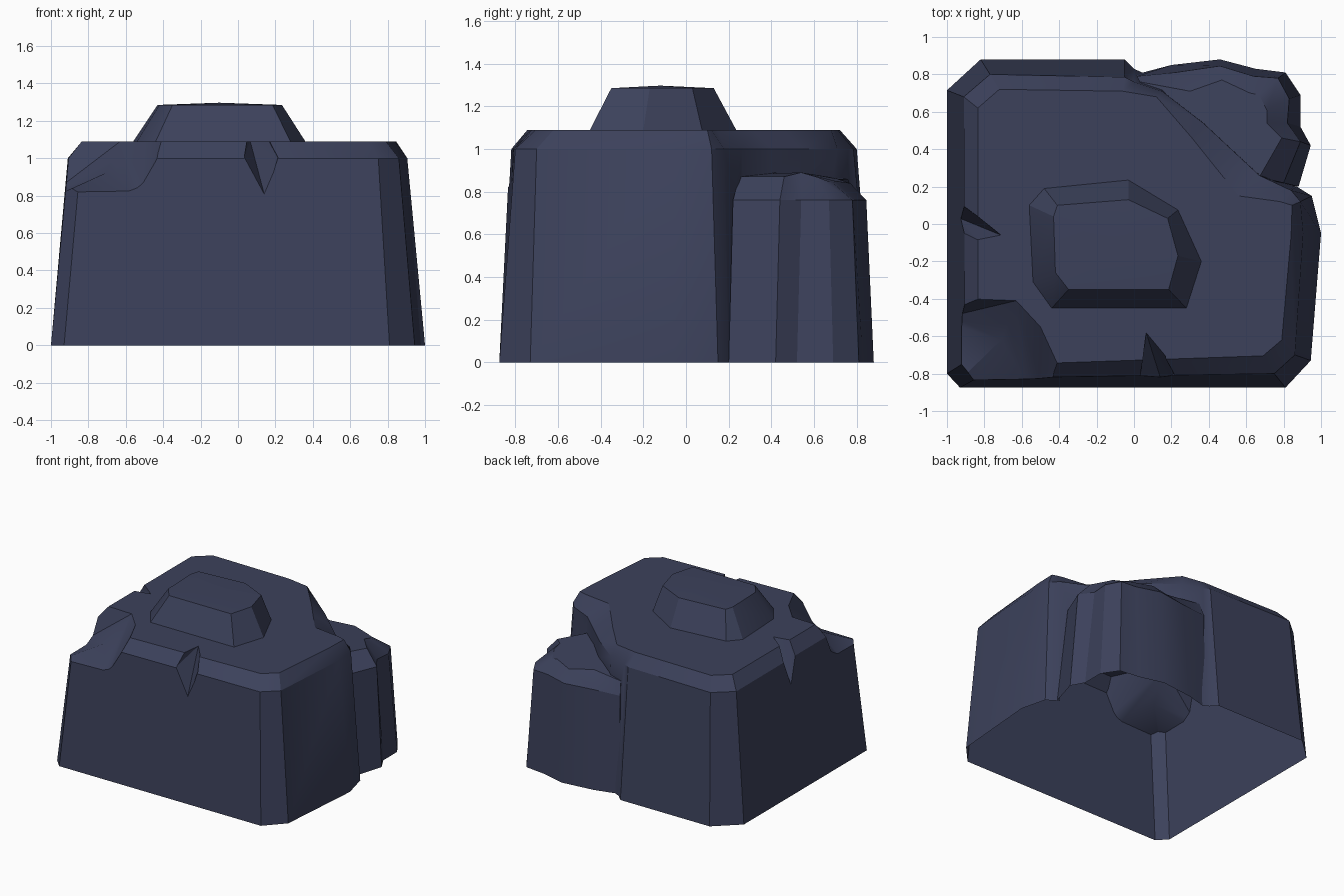
import bpy, bmesh, math

if "Cube" in bpy.data.objects:
    bpy.data.objects.remove(bpy.data.objects["Cube"])

mat = bpy.data.materials.new("slate blue")
mat.diffuse_color = (0.045, 0.053, 0.105, 1)
mat.use_nodes = True
mat.node_tree.nodes["Principled BSDF"].inputs["Base Color"].default_value = mat.diffuse_color


def finish(bm, name):
    bmesh.ops.recalc_face_normals(bm, faces=bm.faces)
    me = bpy.data.meshes.new(name)
    bm.to_mesh(me)
    bm.free()
    me.materials.append(mat)
    ob = bpy.data.objects.new(name, me)
    bpy.context.collection.objects.link(ob)
    return ob


def loft(name, rings, peak=None):
    """Closed solid through matching rings of 3D points, optional peak point."""
    bm = bmesh.new()
    vr = [[bm.verts.new(p) for p in r] for r in rings]
    n = len(vr[0])
    for a, b in zip(vr, vr[1:]):
        for i in range(n):
            j = (i + 1) % n
            bm.faces.new((a[i], a[j], b[j], b[i]))
    bm.faces.new(vr[0][::-1])
    if peak:
        c = bm.verts.new(peak)
        for i in range(n):
            bm.faces.new((vr[-1][i], vr[-1][(i + 1) % n], c))
    else:
        bm.faces.new(vr[-1])
    return finish(bm, name)


def hull(name, pts):
    bm = bmesh.new()
    for p in pts:
        bm.verts.new(p)
    r = bmesh.ops.convex_hull(bm, input=bm.verts)
    loose = [v for v in bm.verts if not v.link_faces]
    bmesh.ops.delete(bm, geom=loose, context='VERTS')
    return finish(bm, name)


def at(z, pts):
    return [(x, y, z) for x, y in pts]


# main boulder: tapered walls, chamfered rim, back right corner cut away
base = [(-1, -.8), (-.93, -.875), (.81, -.875), (.945, -.73), (1, -.05), (.95, .15),
        (.87, .2), (.68, .26), (.52, .41), (.37, .55), (.15, .76), (0, .83),
        (-.05, .88), (-.82, .88), (-1, .715)]
rim = [(-.905, -.74), (-.84, -.825), (.75, -.80), (.86, -.70), (.905, -.05), (.89, .12),
       (.84, .18), (.67, .26), (.52, .40), (.37, .54), (.15, .71), (0, .76),
       (-.05, .785), (-.77, .80), (-.91, .68)]
top = [(-.835, -.66), (-.77, -.755), (.69, -.705), (.79, -.62), (.84, -.06), (.845, .10),
       (.78, .12), (.56, .15), (.43, .31), (.31, .46), (.12, .68), (0, .70),
       (-.06, .71), (-.72, .72), (-.835, .62)]
boulder = loft("boulder", [at(0, base), at(1.0, rim), at(1.09, top)])

# low side rock filling the cut corner
foot = [(.01, .80), (.2, .85), (.46, .88), (.65, .83), (.81, .81), (.89, .69),
        (.89, .52), (.945, .42), (.88, .2), (.3, .3)]
shoulder = [(.015, .79), (.22, .81), (.46, .845), (.64, .79), (.77, .78), (.83, .67),
            (.82, .54), (.89, .44), (.80, .22), (.3, .3)]
crown = [(.03, .76, .86), (.30, .71, .86), (.47, .77, .84), (.62, .70, .85),
         (.67, .69, .84), (.71, .61, .87), (.71, .54, .89), (.79, .46, .87),
         (.67, .25, .87), (.3, .3, .89)]
side_rock = loft("side_rock", [at(0, foot), at(.76, shoulder), crown])

# bevelled cap on top, sunk a little for a clean join
cap_low = [(-.56, .10), (-.48, .19), (-.03, .235), (.235, .075), (.36, -.20),
           (.28, -.45), (-.44, -.45), (-.54, -.31)]
cap_high = [(-.43, .04), (-.41, .10), (-.03, .13), (.18, .03), (.235, -.17),
            (.185, -.35), (-.35, -.35), (-.42, -.26)]
cap = loft("cap", [at(1.0, cap_low), at(1.09, cap_low), at(1.285, cap_high)],
           (-.1, -.12, 1.297))

# broken front left corner: two wedges meeting on a ridge
C, P = (-1.05, -.95, .765), (-.71, -.62, .92)
lid = [(-1.05, -.95, 1.2)]
notch_a = hull("corner_notch_side", [C, P, (-1.05, -.51, .77), (-1.0, -.395, 1.09),
               (-1.0, -.395, 1.2), (-.63, -.41, 1.09), (-.63, -.41, 1.2),
               (-.5, -.55, 1.09), (-.5, -.55, 1.2)] + lid)
notch_b = hull("corner_notch_front", [C, P, (-.51, -.95, .77), (-.63, -.41, 1.09),
               (-.63, -.41, 1.2), (-.5, -.55, 1.09), (-.5, -.55, 1.2),
               (-.41, -.745, 1.09), (-.40, -.745, 1.2), (-.385, -.95, 1.0),
               (-.385, -.95, 1.2)] + lid)
# small chips in the front and left rims
chip_f = hull("front_chip", [(.065, -.58, 1.092), (.145, -.835, .79), (.03, -.83, 1.0),
              (.045, -.745, 1.092), (.165, -.70, 1.092), (.215, -.80, 1.0),
              (.045, -.95, 1.15), (.2, -.95, 1.15)])
chip_l = hull("left_chip", [(-.71, -.06, 1.092), (-.93, .03, .80), (-.915, .10, 1.0),
              (-.835, .04, 1.092), (-.835, -.085, 1.092), (-.91, -.05, 1.0),
              (-1.05, .08, 1.15), (-1.05, -.05, 1.15)])

# join the rocks and carve the chips
for ob, op in ((notch_a, 'DIFFERENCE'), (notch_b, 'DIFFERENCE'), (chip_f, 'DIFFERENCE'),
               (chip_l, 'DIFFERENCE'), (side_rock, 'UNION'), (cap, 'UNION')):
    m = boulder.modifiers.new(ob.name, 'BOOLEAN')
    m.operation, m.object, m.solver = op, ob, 'EXACT'
dg = bpy.context.evaluated_depsgraph_get()
me = bpy.data.meshes.new_from_object(boulder.evaluated_get(dg))
boulder.modifiers.clear()
boulder.data = me
for ob in (notch_a, notch_b, chip_f, chip_l, side_rock, cap):
    bpy.data.objects.remove(ob)

# the shell is open underneath
bm = bmesh.new()
bm.from_mesh(me)
under = [f for f in bm.faces if all(v.co.z < .001 for v in f.verts)]
bmesh.ops.delete(bm, geom=under, context='FACES')
bm.to_mesh(me)
bm.free()
bpy.context.view_layer.objects.active = boulder
boulder.select_set(True)
bpy.ops.object.shade_smooth_by_angle(angle=math.radians(30))
